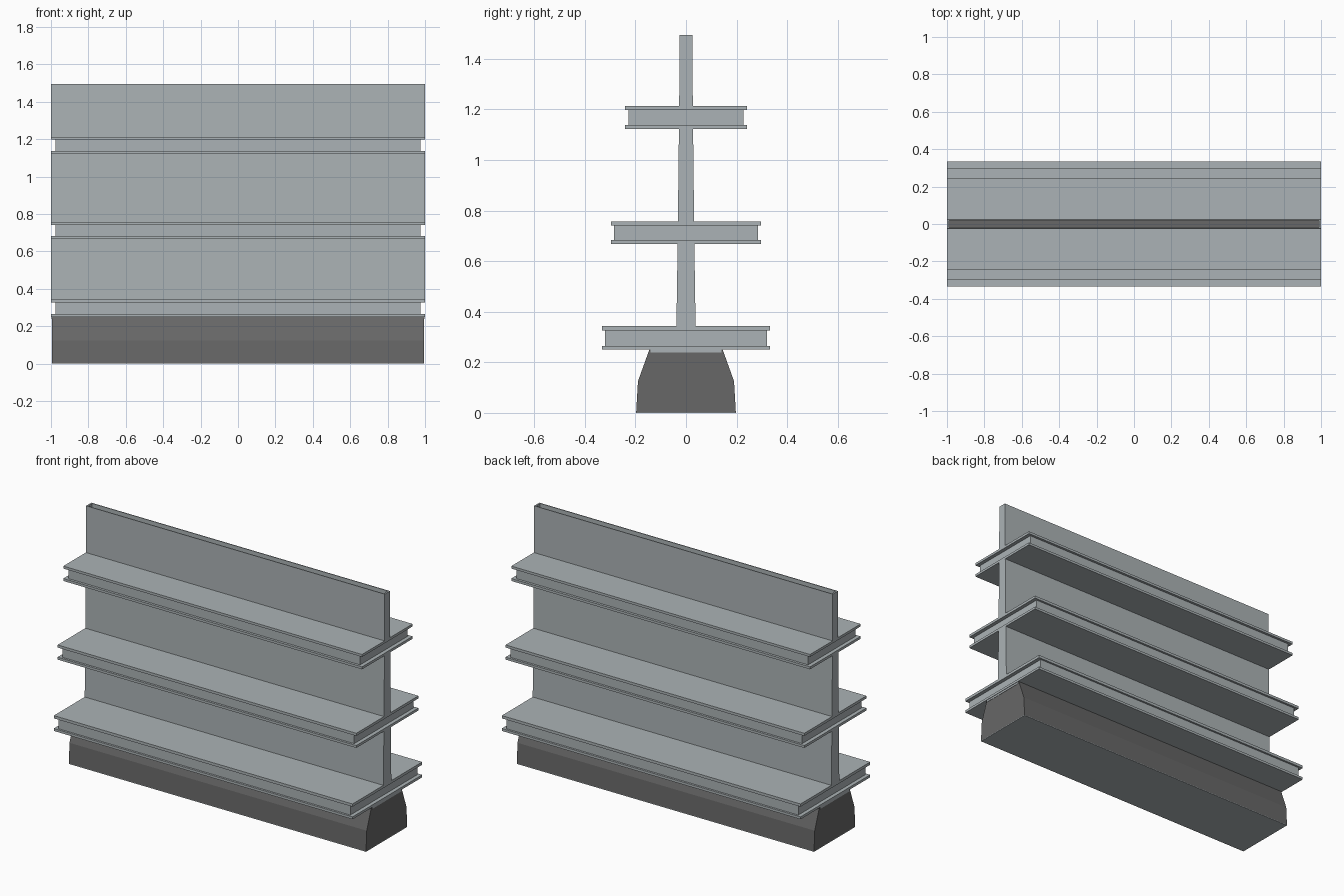
import bpy
import bmesh

cube = bpy.data.objects.get("Cube")
if cube:
    bpy.data.objects.remove(cube, do_unlink=True)


def make_material(name, color):
    mat = bpy.data.materials.new(name)
    mat.use_nodes = True
    mat.diffuse_color = color
    mat.node_tree.nodes["Principled BSDF"].inputs["Base Color"].default_value = color
    return mat


STEEL = make_material("pale grey steel", (0.41, 0.45, 0.465, 1))
DARK = make_material("dark grey", (0.135, 0.135, 0.135, 1))


def loft(name, rings, mat, cap_start=True, cap_end=True, end_mat=None):
    """Join rectangular rings (half length, half depth, height) into one part."""
    bm = bmesh.new()
    loops = [[bm.verts.new((sx * hx, sy * hy, z))
              for sx, sy in ((-1, -1), (1, -1), (1, 1), (-1, 1))]
             for hx, hy, z in rings]
    for low, high in zip(loops, loops[1:]):
        for i in range(4):
            j = (i + 1) % 4
            bm.faces.new((low[i], low[j], high[j], high[i]))
    if cap_start:
        bm.faces.new(loops[0][::-1])
    if cap_end:
        face = bm.faces.new(loops[-1])
        face.material_index = 1 if end_mat else 0
    mesh = bpy.data.meshes.new(name)
    bm.to_mesh(mesh)
    bm.free()
    mesh.materials.append(mat)
    if end_mat:
        mesh.materials.append(end_mat)
    obj = bpy.data.objects.new(name, mesh)
    bpy.context.collection.objects.link(obj)
    return obj


# Foot: a heavy plinth with sloping shoulders, a sole and a collar
loft("plinth", [(0.995, 0.197, 0.004), (0.995, 0.19, 0.125), (0.995, 0.145, 0.25)], DARK)
loft("sole_plate", [(0.995, 0.197, 0), (0.995, 0.197, 0.004)], STEEL)
loft("collar", [(0.997, 0.14, 0.238), (0.997, 0.14, 0.252)], STEEL)

# Shelves: flanges above and below a recessed core
shelves = [
    ("lower_shelf", 0.333, 0.321, (0.25, 0.265, 0.326, 0.343)),
    ("middle_shelf", 0.297, 0.284, (0.668, 0.683, 0.741, 0.757)),
    ("upper_shelf", 0.242, 0.227, (1.123, 1.138, 1.198, 1.213)),
]
for name, rim, core, (z0, z1, z2, z3) in shelves:
    loft(name, [(1, rim, z0), (1, rim, z1), (0.977, core, z1),
                (0.977, core, z2), (1, rim, z2), (1, rim, z3)], STEEL)

# Back panel: tapering sections between the shelves
loft("lower_panel", [(1, 0.038, 0.343), (1, 0.033, 0.668)], STEEL)
loft("middle_panel", [(1, 0.032, 0.757), (1, 0.028, 1.123)], STEEL)

# Top section with an open channel and a dark channel floor
loft("upper_panel", [(1, 0.027, 1.213), (1, 0.025, 1.495),
                     (0.99, 0.02, 1.495), (0.99, 0.02, 1.22)], STEEL, end_mat=DARK)
